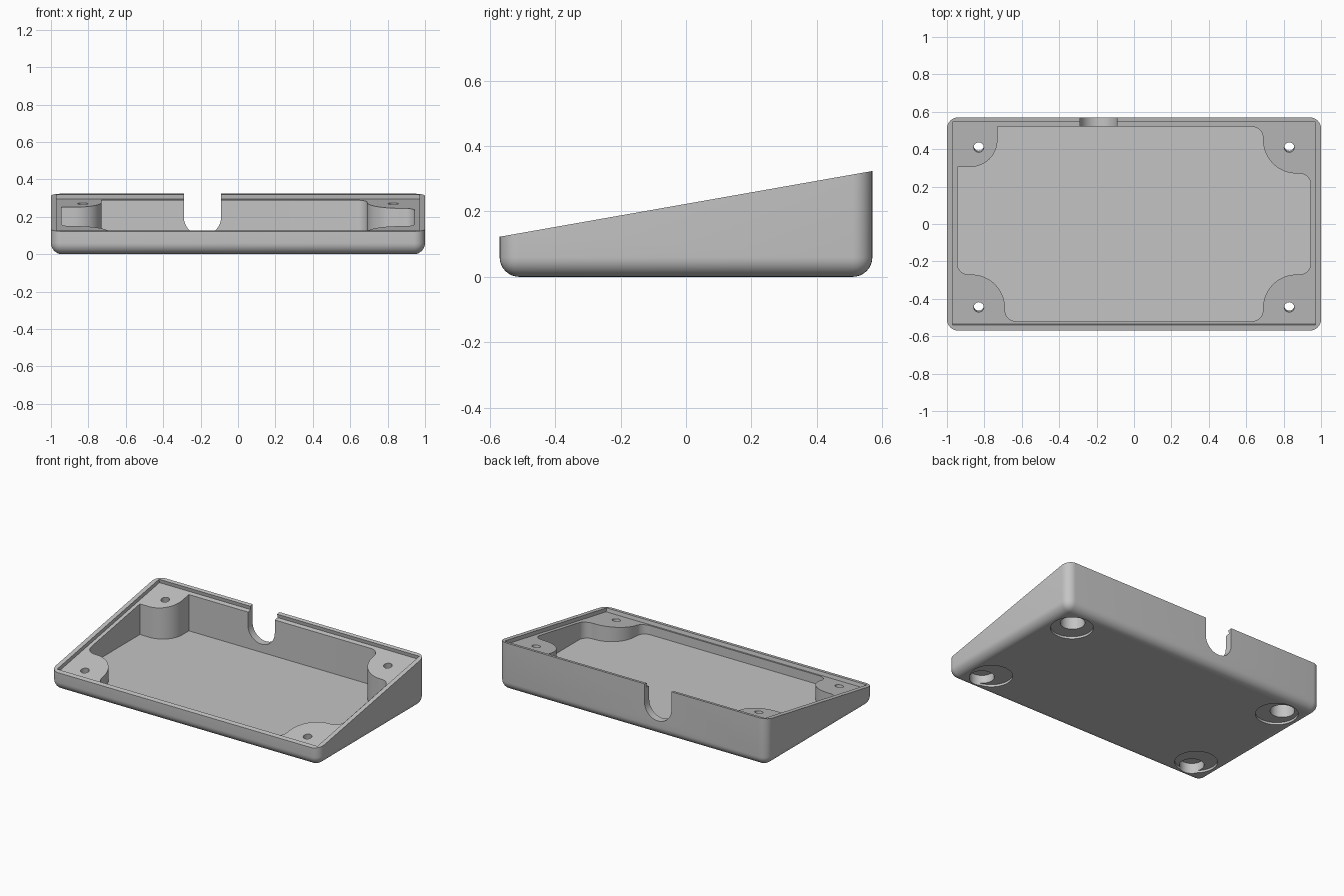
import bpy, bmesh
from math import cos, sin, tan, radians, pi
from mathutils import Matrix, Vector

cube = bpy.data.objects.get("Cube")
if cube:
    bpy.data.objects.remove(cube, do_unlink=True)

TILT = radians(10)
HALF_Y = 0.57
FLOOR = 0.045
LIP = 0.025

grey = bpy.data.materials.new("plain grey")
grey.use_nodes = True
colour = (0.55, 0.55, 0.55, 1)
grey.diffuse_color = colour
grey.node_tree.nodes["Principled BSDF"].inputs["Base Color"].default_value = colour


def top_z(y):
    return 0.223 + y * tan(TILT)


def to_object(name, bm):
    bmesh.ops.recalc_face_normals(bm, faces=bm.faces)
    mesh = bpy.data.meshes.new(name)
    bm.to_mesh(mesh)
    bm.free()
    mesh.materials.append(grey)
    obj = bpy.data.objects.new(name, mesh)
    bpy.context.collection.objects.link(obj)
    return obj


def prism(name, points, direction):
    bm = bmesh.new()
    face = bm.faces.new([bm.verts.new(p) for p in points])
    out = bmesh.ops.extrude_face_region(bm, geom=[face])["geom"]
    verts = [g for g in out if isinstance(g, bmesh.types.BMVert)]
    bmesh.ops.translate(bm, verts=verts, vec=direction)
    return to_object(name, bm)


def cylinder(name, x, y, z0, z1, radius, tilt=0, sides=40):
    bm = bmesh.new()
    bmesh.ops.create_cone(bm, cap_ends=True, segments=sides, radius1=radius,
                          radius2=radius, depth=z1 - z0)
    place = Matrix.Translation((x, y, (z0 + z1) / 2)) @ Matrix.Rotation(tilt, 4, 'X')
    bmesh.ops.transform(bm, matrix=place, verts=bm.verts)
    return to_object(name, bm)


def arc(cx, cy, r, start, end, steps=10):
    angles = [radians(start + (end - start) * i / steps) for i in range(steps + 1)]
    return [(cx + r * cos(a), cy + r * sin(a)) for a in angles]


def cut(target, cutter):
    mod = target.modifiers.new("cut", 'BOOLEAN')
    mod.operation = 'DIFFERENCE'
    mod.solver = 'EXACT'
    mod.object = cutter
    bpy.context.view_layer.objects.active = target
    bpy.ops.object.modifier_apply(modifier=mod.name)
    bpy.data.objects.remove(cutter, do_unlink=True)


# Outer wedge: rounded block sliced by the sloping top plane
bm = bmesh.new()
bmesh.ops.create_cube(bm, size=1)
bmesh.ops.transform(bm, matrix=Matrix.Translation((0, 0, 0.3)) @
                    Matrix.Diagonal((2, 2 * HALF_Y, 0.6, 1)), verts=bm.verts)
rounded = [e for e in bm.edges if min(v.co.z for v in e.verts) < 0.1]
bmesh.ops.bevel(bm, geom=rounded, offset=0.06, segments=8, profile=0.5,
                affect='EDGES')
bmesh.ops.bisect_plane(bm, geom=bm.verts[:] + bm.edges[:] + bm.faces[:],
                       plane_co=(0, 0, top_z(0)),
                       plane_no=(0, -sin(TILT), cos(TILT)), clear_outer=True)
bmesh.ops.holes_fill(bm, edges=[e for e in bm.edges if e.is_boundary], sides=0)
case = to_object("enclosure_base", bm)

# Sloping rebate for the lid
up = Vector((0, -sin(TILT), cos(TILT)))
front = Vector((-0.97, -0.54, top_z(-0.54)))
back = Vector((-0.97, 0.545, top_z(0.545)))
profile = [front - up * LIP, back - up * LIP, back + up * 0.2, front + up * 0.2]
cut(case, prism("rebate_cutter", profile, (1.94, 0, 0)))

# Cavity outline leaves a round screw boss in each corner
corner = (arc(0.885, 0.21, 0.06, 0, 90) + arc(0.87, 0.45, 0.18, 270, 180, 16)
          + arc(0.63, 0.46, 0.06, 0, 90))
square_corner = ([(-0.73, 0.52)] + arc(-0.875, 0.45, 0.145, 0, -90, 16)
                 + [(-0.945, 0.305)])
outline = (corner + square_corner
           + [(-x * 0.945 / 0.945, -y) for x, y in corner]
           + [(x, -y) for x, y in reversed(corner)])
cut(case, prism("cavity_cutter", [(x, y, FLOOR) for x, y in outline], (0, 0, 0.6)))

# Cable notch through the back wall
notch = [(-0.09, 0.6)] + arc(-0.19, 0.2, 0.1, 0, -180, 24) + [(-0.29, 0.6)]
cut(case, prism("notch_cutter", [(x, 0.5, z) for x, z in notch], (0, 0.2, 0)))

# Foot recesses, screw head bores and screw holes
for side in (-1, 1):
    for foot_y, hole_y in ((-0.38, -0.445), (0.38, 0.41)):
        x = side * 0.83
        ledge = top_z(hole_y) - LIP
        cut(case, cylinder("foot_cutter", side * 0.81, foot_y, -0.1, 0.015, 0.13))
        cut(case, cylinder("bore_cutter", x, hole_y, -0.1, ledge - 0.05, 0.075))
        cut(case, cylinder("hole_cutter", x, hole_y, ledge - 0.08, ledge + 0.08,
                           0.027, TILT, 24))

# Smooth curved walls while keeping crisp edges
bpy.ops.object.select_all(action='DESELECT')
case.select_set(True)
bpy.context.view_layer.objects.active = case
bpy.ops.object.shade_smooth_by_angle(angle=radians(30))
